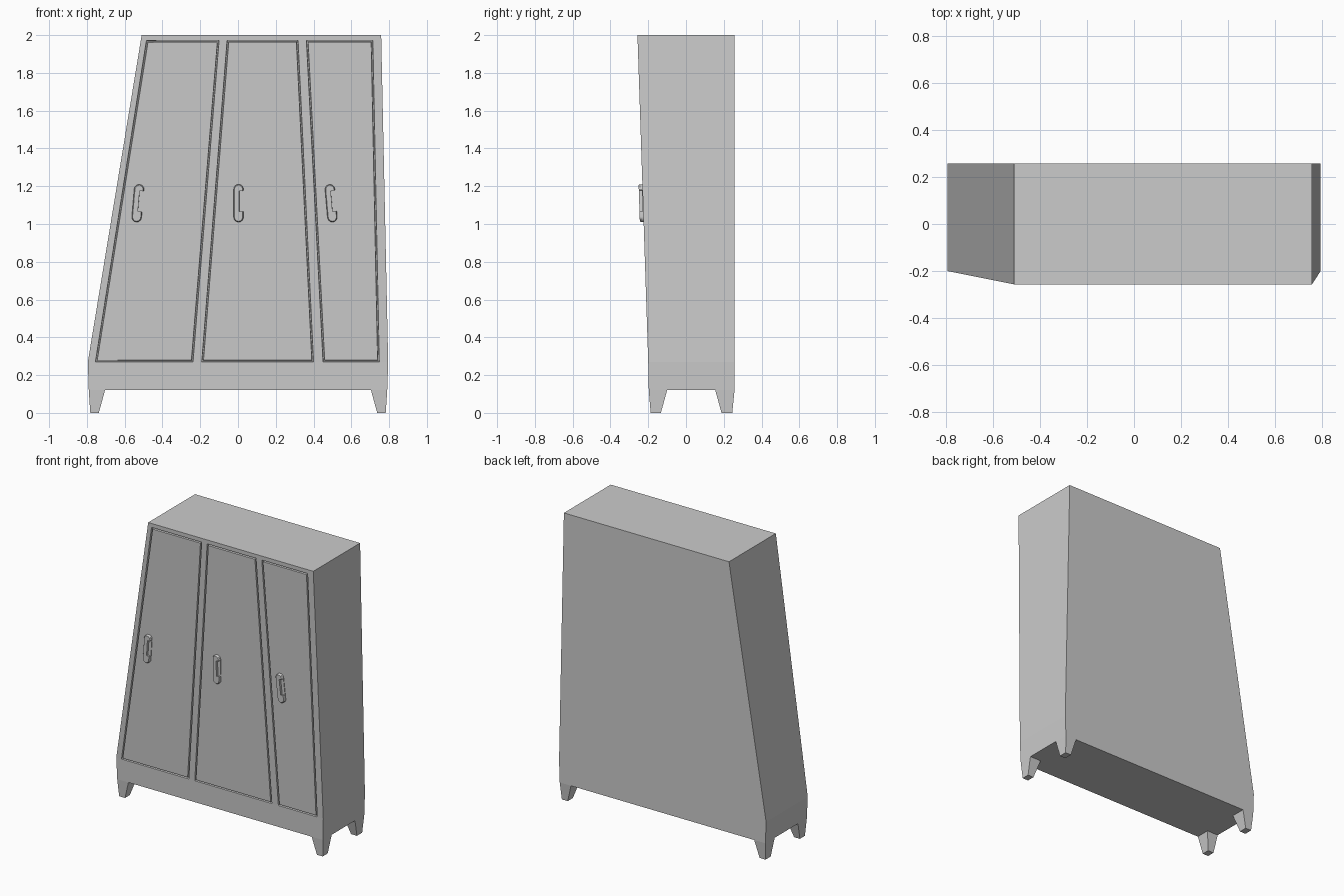
import bpy, bmesh, math

if "Cube" in bpy.data.objects:
    bpy.data.objects.remove(bpy.data.objects["Cube"])


def front_y(z):
    """Front surface leans forward above the plinth."""
    if z <= 0.27:
        return -0.2 + 0.003 * (0.27 - z) / 0.15
    return -0.2 - 0.057 * (z - 0.27) / 1.73


def finish(bm, name):
    bmesh.ops.recalc_face_normals(bm, faces=bm.faces[:])
    mesh = bpy.data.meshes.new(name)
    bm.to_mesh(mesh)
    bm.free()
    obj = bpy.data.objects.new(name, mesh)
    bpy.context.collection.objects.link(obj)
    return obj


# Cabinet body: slanted front grid extruded back, door outlines grooved in
low = [-0.795, -0.755, -0.238, -0.192, 0.40, 0.45, 0.748, 0.795]
high = [-0.51, -0.485, -0.10, -0.058, 0.318, 0.362, 0.714, 0.758]
base = [-0.79] + low[1:-1] + [0.79]
edge = [a + (b - a) * (1.972 - 0.27) / 1.73 for a, b in zip(low, high)]
edge[1:-1] = high[1:-1]
rows = [(0.12, base), (0.27, low), (1.972, edge), (2.0, high)]

bm = bmesh.new()
grid = [[bm.verts.new((x, front_y(z), z)) for x in xs] for z, xs in rows]
doors = []
for r in range(3):
    for c in range(7):
        f = bm.faces.new((grid[r][c], grid[r][c + 1],
                          grid[r + 1][c + 1], grid[r + 1][c]))
        if r == 1 and c in (1, 3, 5):
            doors.append(f)
front = bm.faces[:]
dup = bmesh.ops.duplicate(bm, geom=front)
for v in [g for g in dup["geom"] if isinstance(g, bmesh.types.BMVert)]:
    v.co.y = 0.257
back = [[dup["vert_map"][v] for v in row] for row in grid]
loop = lambda g: (g[0] + [g[1][-1], g[2][-1]] + g[3][::-1] + [g[2][0], g[1][0]])
fl, bl = loop(grid), loop(back)
for i in range(len(fl)):
    j = (i + 1) % len(fl)
    bm.faces.new((fl[i], bl[i], bl[j], fl[j]))
bmesh.ops.recalc_face_normals(bm, faces=bm.faces[:])
for thick, depth in ((0.003, -0.012), (0.007, 0.0), (0.003, 0.012)):
    bmesh.ops.inset_individual(bm, faces=doors, thickness=thick, depth=depth)
finish(bm, "cabinet_body")


# Tapered feet at the four corners
def foot(name, side, top_y, bottom_y):
    bm = bmesh.new()
    rings = []
    for z, xs, ys in ((0.0, (0.737, 0.782), bottom_y), (0.12, (0.704, 0.79), top_y)):
        rings.append([bm.verts.new((side * x, y, z)) for x, y in
                      ((xs[0], ys[0]), (xs[1], ys[0]), (xs[1], ys[1]), (xs[0], ys[1]))])
    a, b = rings
    bm.faces.new(a)
    bm.faces.new(b)
    for i in range(4):
        j = (i + 1) % 4
        bm.faces.new((a[i], a[j], b[j], b[i]))
    finish(bm, name)


for side, label in ((-1, "left"), (1, "right")):
    foot(f"front_{label}_foot", side, (-0.197, -0.1), (-0.187, -0.133))
    foot(f"back_{label}_foot", side, (0.155, 0.257), (0.188, 0.245))


# Rounded pull handles: capsule base plate with a notched grip on top
def arc(v, start, r=0.026, n=8):
    return [(r * math.cos(start + math.pi * i / n), v + r * math.sin(start + math.pi * i / n))
            for i in range(n + 1)]


def handle(name, cx, tilt):
    capsule = arc(0.074, 0) + arc(-0.074, math.pi)
    notch = [(0.026, -0.045), (0.004, -0.045), (0.004, 0.068), (0.026, 0.068)]
    cs, sn = math.cos(tilt), math.sin(tilt)
    bm = bmesh.new()
    # each layer stack: (height off the door, outline scale)
    for outline, layers in ((capsule, ((-0.004, 1), (0.004, 1))),
                            (capsule + notch, ((0.003, 1), (0.014, 1), (0.02, 0.84)))):
        rings = []
        for w, s in layers:
            ring = []
            for u, v in outline:
                u, v = u * s, v * (1 - (1 - s) * 0.25)
                z = 1.11 + u * -sn + v * cs
                ring.append(bm.verts.new((cx + u * cs + v * sn, front_y(z) - w, z)))
            rings.append(ring)
        bm.faces.new(rings[0])
        bm.faces.new(rings[-1])
        for a, b in zip(rings, rings[1:]):
            for i in range(len(a)):
                j = (i + 1) % len(a)
                bm.faces.new((a[i], a[j], b[j], b[i]))
    obj = finish(bm, name)
    bpy.ops.object.select_all(action='DESELECT')
    obj.select_set(True)
    bpy.context.view_layer.objects.active = obj
    bpy.ops.object.shade_smooth_by_angle(angle=math.radians(35))


for name, cx, tilt in (("left_handle", -0.53, 5), ("middle_handle", 0.003, 0),
                       ("right_handle", 0.493, -5)):
    handle(name, cx, math.radians(tilt))
